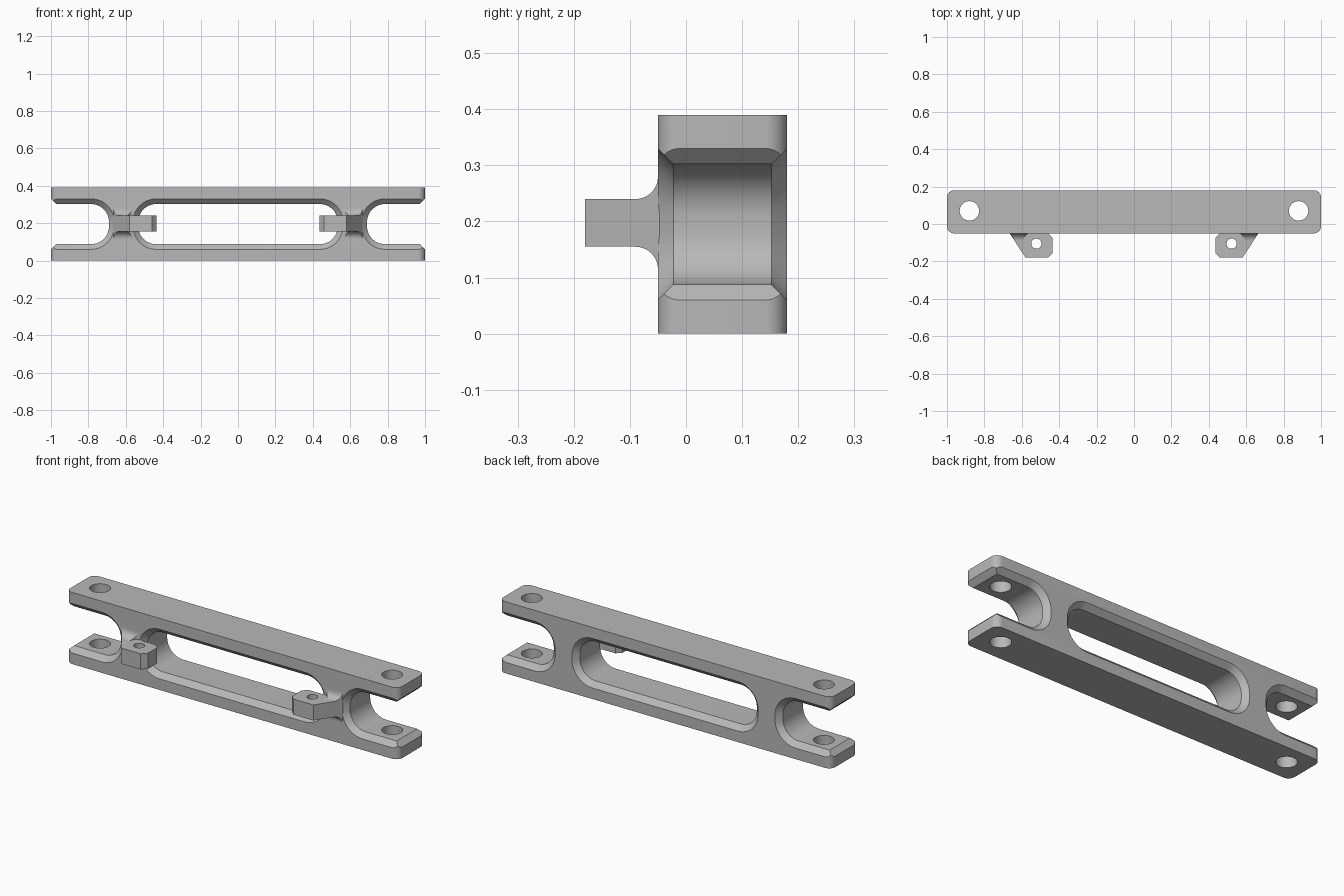
import bpy, bmesh
from math import cos, sin, pi, radians

cube = bpy.data.objects.get("Cube")
if cube:
    bpy.data.objects.remove(cube)

grey = bpy.data.materials.new("light grey")
grey.use_nodes = True
colour = (0.48, 0.48, 0.48, 1)
grey.diffuse_color = colour
grey.node_tree.nodes["Principled BSDF"].inputs["Base Color"].default_value = colour

FRONT, BACK, HEIGHT = -0.05, 0.18, 0.39
MID = HEIGHT / 2
CHAMFER = 0.028


def loft(name, rings):
    """Closed solid skinned through rings of equal point count."""
    bm = bmesh.new()
    loops = [[bm.verts.new(p) for p in ring] for ring in rings]
    n = len(loops[0])
    for a, b in zip(loops, loops[1:]):
        for i in range(n):
            j = (i + 1) % n
            bm.faces.new((a[i], a[j], b[j], b[i]))
    bm.faces.new(loops[0])
    bm.faces.new(loops[-1])
    bmesh.ops.recalc_face_normals(bm, faces=bm.faces)
    mesh = bpy.data.meshes.new(name)
    bm.to_mesh(mesh)
    bm.free()
    mesh.materials.append(grey)
    obj = bpy.data.objects.new(name, mesh)
    bpy.context.collection.objects.link(obj)
    return obj


def round_rect(u0, u1, v0, v1, r, steps=12):
    corners = [(u1 - r, v1 - r), (u0 + r, v1 - r), (u0 + r, v0 + r), (u1 - r, v0 + r)]
    return [(u + r * cos(a), v + r * sin(a))
            for k, (u, v) in enumerate(corners)
            for a in [(k + s / steps) * pi / 2 for s in range(steps + 1)]]


def prism(name, outline, z0, z1):
    return loft(name, [[(x, y, z) for x, y in outline] for z in (z0, z1)])


def cylinder(name, x, y, r):
    ring = [(x + r * cos(i * pi / 20), y + r * sin(i * pi / 20)) for i in range(40)]
    return prism(name, ring, -0.1, HEIGHT + 0.1)


def boolean(target, other, operation):
    bpy.context.view_layer.objects.active = target
    mod = target.modifiers.new(operation.lower(), 'BOOLEAN')
    mod.object, mod.operation, mod.solver = other, operation, 'EXACT'
    bpy.ops.object.modifier_apply(modifier=mod.name)
    bpy.data.objects.remove(other)


def slot_cutter(name, x0, x1):
    """Rounded slot through y, flared by a chamfer at both faces."""
    out = CHAMFER + 0.02
    rings = []
    for y, d in ((FRONT - 0.02, out), (FRONT + CHAMFER, 0),
                 (BACK - CHAMFER, 0), (BACK + 0.02, out)):
        outline = round_rect(x0 - d, x1 + d, 0.088 - d, HEIGHT - 0.088 + d, 0.095 + d)
        rings.append([(x, y, z) for x, z in outline])
    return loft(name, rings)


def smooth(obj):
    bpy.ops.object.select_all(action='DESELECT')
    obj.select_set(True)
    bpy.context.view_layer.objects.active = obj
    bpy.ops.object.shade_smooth_by_angle(angle=radians(30))


# Frame: rounded bar with a long central window
frame = prism("frame", round_rect(-1, 1, FRONT, BACK, 0.038), 0, HEIGHT)
boolean(frame, slot_cutter("window_cutter", -0.533, 0.533), 'DIFFERENCE')

for side in (-1, 1):
    # Open fork at each end, with a chamfered mouth and pin holes
    x0, x1 = sorted((side * 0.69, side * 1.4))
    boolean(frame, slot_cutter("fork_cutter", x0, x1), 'DIFFERENCE')
    mouth = [[(side * x, y, z) for y, z in
              ((-0.2, MID - h), (0.3, MID - h), (0.3, MID + h), (-0.2, MID + h))]
             for x, h in ((1 - CHAMFER, MID - 0.088), (1.02, MID - 0.04))]
    boolean(frame, loft("mouth_cutter", mouth), 'DIFFERENCE')
    boolean(frame, cylinder("pin_cutter", side * 0.88, 0.07, 0.052), 'DIFFERENCE')

    # Clipped-corner lug on the front of the strut
    outline = [(0.665, -0.05), (0.58, -0.18), (0.46, -0.18), (0.435, -0.155),
               (0.435, -0.075), (0.46, -0.05), (0.54, -0.05), (0.57, -0.03), (0.65, -0.03)]
    lug = prism("lug", [(side * x, y) for x, y in outline], 0.155, 0.24)

    # Concave web blending the lug into the strut
    rings = []
    for i in range(11):
        a = i / 10 * pi / 2
        y = FRONT - 0.04 * (1 - sin(a))
        flare = 0.04 * (1 - cos(a))
        xo = 0.665 + (y - FRONT) * 0.65
        xi = 0.59 - flare * 0.8
        h = 0.0425 + flare
        rings.append([(side * x, y, 0.1975 + z) for x, z in
                      ((xi, -h), (xo, -h), (xo, h), (xi, h))])
    rings.append([(x, FRONT + 0.006, z) for x, y, z in rings[-1]])
    boolean(lug, loft("lug_web", rings), 'UNION')
    boolean(lug, cylinder("lug_hole_cutter", side * 0.522, -0.105, 0.027), 'DIFFERENCE')
    lug.name = "left_lug" if side > 0 else "right_lug"
    smooth(lug)

smooth(frame)
